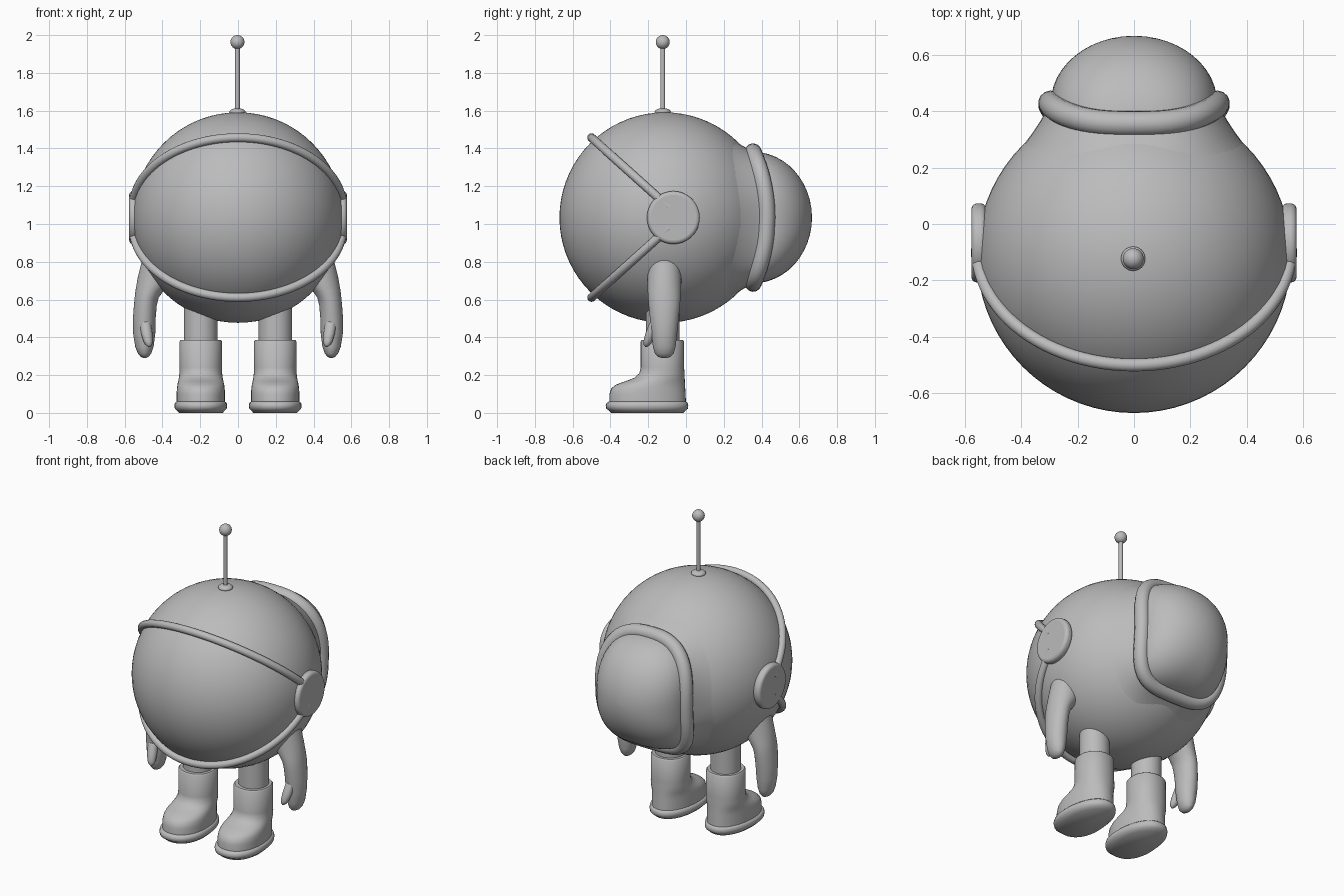
import bpy, bmesh, math
from mathutils import Vector

if "Cube" in bpy.data.objects:
    bpy.data.objects.remove(bpy.data.objects["Cube"])

grey = bpy.data.materials.new("matte grey")
grey.diffuse_color = (0.5, 0.5, 0.5, 1)
grey.use_nodes = True
grey.node_tree.nodes["Principled BSDF"].inputs["Base Color"].default_value = grey.diffuse_color

CY, CZ, R = -0.113, 1.034, 0.557      # body centre and radius
TAU = math.tau


def finish(ob, name, angle=40):
    ob.name = name
    ob.data.materials.clear()
    ob.data.materials.append(grey)
    bpy.ops.object.select_all(action='DESELECT')
    ob.select_set(True)
    bpy.context.view_layer.objects.active = ob
    bpy.ops.object.shade_smooth_by_angle(angle=math.radians(angle))
    return ob


def loft(name, rings, angle=40):
    """Skin a list of equal-length closed rings and cap both ends."""
    bm = bmesh.new()
    vr = [[bm.verts.new(p) for p in ring] for ring in rings]
    n = len(vr[0])
    for a, b in zip(vr, vr[1:]):
        for i in range(n):
            j = (i + 1) % n
            bm.faces.new((a[i], a[j], b[j], b[i]))
    bm.faces.new(vr[0])
    bm.faces.new(vr[-1])
    bmesh.ops.recalc_face_normals(bm, faces=bm.faces)
    me = bpy.data.meshes.new(name)
    bm.to_mesh(me)
    bm.free()
    ob = bpy.data.objects.new(name, me)
    bpy.context.collection.objects.link(ob)
    return finish(ob, name, angle)


def tube(name, pts, radius, cyclic=False):
    cu = bpy.data.curves.new(name, 'CURVE')
    cu.dimensions = '3D'
    cu.bevel_depth = radius
    cu.bevel_resolution = 5
    cu.use_fill_caps = True
    sp = cu.splines.new('POLY')
    sp.points.add(len(pts) - 1)
    for p, co in zip(sp.points, pts):
        p.co = (*co, 1)
    sp.use_cyclic_u = cyclic
    ob = bpy.data.objects.new(name, cu)
    bpy.context.collection.objects.link(ob)
    bpy.ops.object.select_all(action='DESELECT')
    ob.select_set(True)
    bpy.context.view_layer.objects.active = ob
    bpy.ops.object.convert(target='MESH')
    return finish(bpy.context.object, name)


def ball(name, loc, scale, seg=32):
    bpy.ops.mesh.primitive_uv_sphere_add(segments=seg, ring_count=seg // 2, radius=1, location=loc)
    ob = bpy.context.object
    ob.scale = scale
    return finish(ob, name, 60)


def cylinder(name, loc, r, depth, rot=(0, 0, 0), bevel=0):
    bpy.ops.mesh.primitive_cylinder_add(vertices=48, radius=r, depth=depth, location=loc, rotation=rot)
    ob = bpy.context.object
    if bevel:
        m = ob.modifiers.new("round", 'BEVEL')
        m.width, m.segments = bevel, 5
    return finish(ob, name)


def spow(v, p):
    return math.copysign(abs(v) ** p, v)


def section(z, cx, hx, y0, y1, e=2.0, taper=0.0, n=40):
    """Horizontal rounded section; taper widens the front end."""
    pts = []
    for i in range(n):
        c, s = math.cos(TAU * i / n), math.sin(TAU * i / n)
        x, y = spow(c, 2 / e), spow(s, 2 / e)
        pts.append((cx + hx * x * (1 - taper * (y + 0.3)), (y0 + y1) / 2 + (y1 - y0) / 2 * y, z))
    return pts


# round body / helmet
ball("body", (0, CY, CZ), (R, R, R), 72)

# visor rims: tilted arcs running from ear to ear
for name, k in (("upper_visor_rim", 1), ("lower_visor_rim", -1)):
    u, nrm = Vector((0, -0.743, 0.669 * k)), Vector((0, 0.669, 0.743 * k))
    mid = Vector((0, CY, CZ)) + nrm * 0.0555
    pts = []
    for i in range(49):
        t = math.radians(-88 + 176 * i / 48)
        rad = 0.555 + 0.016 * math.cos(t)
        pts.append(mid + u * rad * math.cos(t) + Vector((rad * math.sin(t), 0, 0)))
    tube(name, pts, 0.023)

# backpack: neck flaring out of the body, domed shell, padded seam ring
N = 64


def pack_xz(t, e_top=2.7, e_low=3.8, blend=0.0):
    e = e_top if math.sin(t) > 0 else e_low
    e += (2 - e) * blend
    return 0.295 * spow(math.cos(t), 2 / e), 0.348 * spow(math.sin(t), 2 / e)


def pack_y(z):
    return 0.428 - 0.6 * z * z


angles = [TAU * i / N for i in range(N)]
seam = []
for t in angles:
    x, z = pack_xz(t)
    seam.append(Vector((x, pack_y(z), CZ + z)))
base = []
for t in angles:
    x, z = 0.42 * math.cos(t), 0.485 * math.sin(t)
    base.append(Vector((x, CY + math.sqrt(0.553 ** 2 - x * x - z * z), CZ + z)))
rings = [base]
for f in (0.25, 0.5, 0.75):
    pull = 0.012 * math.sin(math.pi * f)
    rings.append([b.lerp(s, f) - Vector((0, pull, 0)) for b, s in zip(base, seam)])
rings.append(seam)
for k in range(1, 13):
    phi = math.radians(89 * k / 12)
    ring = []
    for t in angles:
        x, z = pack_xz(t, blend=math.sin(phi))
        y = pack_y(z) * (1 - math.sin(phi)) + 0.667 * math.sin(phi)
        ring.append(Vector((x * math.cos(phi), y, CZ + z * math.cos(phi))))
    rings.append(ring)
loft("backpack", rings, 60)
tube("backpack_seam", seam, 0.045, True)

# antenna
ball("antenna_base", (-0.003, -0.123, 1.593), (0.043, 0.043, 0.02))
cylinder("antenna_rod", (-0.003, -0.123, 1.77), 0.0125, 0.38)
ball("antenna_tip", (-0.003, -0.123, 1.963), (0.037, 0.037, 0.037))

# paired parts: ears, arms, thumbs, legs, boots, soles
ARM = [(0.82, 0.36, 0.505, 0.085), (0.72, 0.35, 0.53, 0.09), (0.68, 0.365, 0.537, 0.09),
       (0.645, 0.395, 0.543, 0.088), (0.61, 0.42, 0.547, 0.086), (0.57, 0.43, 0.551, 0.083),
       (0.5, 0.436, 0.556, 0.076), (0.42, 0.438, 0.555, 0.068), (0.35, 0.447, 0.544, 0.06),
       (0.315, 0.459, 0.53, 0.05), (0.297, 0.473, 0.515, 0.034), (0.29, 0.489, 0.5, 0.012)]
BOOT = [(0.04, -0.405, 0.0, 0.13, 0.08), (0.10, -0.405, -0.002, 0.131, 0.08),
        (0.13, -0.395, -0.004, 0.129, 0.07), (0.15, -0.37, -0.005, 0.126, 0.06),
        (0.168, -0.32, -0.006, 0.121, 0.04), (0.185, -0.275, -0.007, 0.117, 0.02),
        (0.21, -0.247, -0.008, 0.113, 0), (0.24, -0.24, -0.01, 0.112, 0),
        (0.378, -0.24, -0.01, 0.112, 0), (0.387, -0.233, -0.017, 0.105, 0)]
SOLE = [(0.0, -0.395, -0.015, 0.118), (0.014, -0.41, 0.0, 0.132), (0.022, -0.422, 0.01, 0.14),
        (0.038, -0.425, 0.012, 0.143), (0.052, -0.421, 0.009, 0.14), (0.06, -0.408, 0.0, 0.131)]
for side, s in (("right", 1), ("left", -1)):
    cylinder(side + "_ear_disc", (s * 0.55, -0.067, CZ), 0.14, 0.052, (0, math.pi / 2, 0), 0.02)
    loft(side + "_arm", [section(z, s * (a + b) / 2, (b - a) / 2, -0.115 - r, -0.115 + r)
                         for z, a, b, r in ARM], 70)
    thumb = [(0.54, 0.493, -0.14, 0.02), (0.47, 0.49, -0.165, 0.03), (0.42, 0.483, -0.185, 0.03),
             (0.38, 0.476, -0.2, 0.025), (0.36, 0.472, -0.207, 0.017), (0.35, 0.47, -0.21, 0.006)]
    loft(side + "_thumb", [section(z, s * x, r, y - r, y + r, n=20) for z, x, y, r in thumb], 70)
    cylinder(side + "_leg", (s * 0.198, -0.123, 0.46), 0.089, 0.36)
    loft(side + "_boot", [section(z, s * 0.197, w, a, b, 2.15, tp) for z, a, b, w, tp in BOOT], 50)
    loft(side + "_sole", [section(z, s * 0.197, w, a, b, 2.2, 0.08) for z, a, b, w in SOLE], 50)
